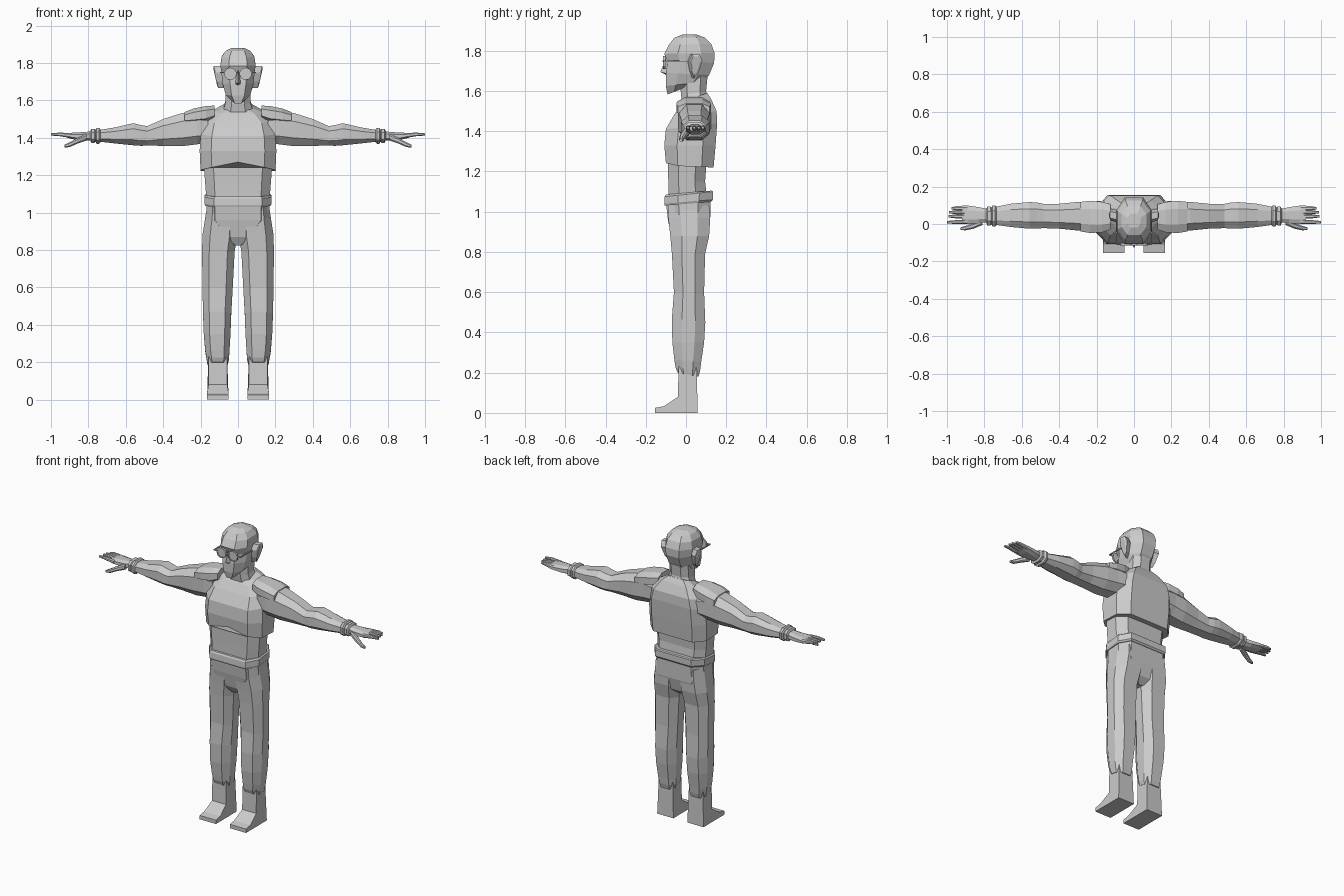
import bpy, bmesh, math
from mathutils import Vector

grey = bpy.data.materials.new("plain grey")
grey.diffuse_color = (0.6, 0.6, 0.6, 1)


def finish(name, bm, mirror=False):
    """Turn a bmesh into a flat shaded object, optionally mirrored left to right."""
    bmesh.ops.recalc_face_normals(bm, faces=bm.faces)
    me = bpy.data.meshes.new(name)
    bm.to_mesh(me)
    bm.free()
    me.materials.append(grey)
    ob = bpy.data.objects.new(name, me)
    bpy.context.collection.objects.link(ob)
    if mirror:
        m = ob.modifiers.new("mirror", 'MIRROR')
        m.use_mirror_merge = False
    return ob


def section(a0, a1, b0, b1, ca=0.22, cb=0.28):
    """Rectangle with cut corners and a middle point on the two b sides."""
    m, da, db = (a0 + a1) / 2, (a1 - a0) * ca, (b1 - b0) * cb
    return [(a0 + da, b0), (m, b0), (a1 - da, b0), (a1, b0 + db), (a1, b1 - db),
            (a1 - da, b1), (m, b1), (a0 + da, b1), (a0, b1 - db), (a0, b0 + db)]


def loft(name, rings, mirror=False):
    """Skin a list of equal point rings and cap the ends."""
    bm = bmesh.new()
    vs = [[bm.verts.new(p) for p in r] for r in rings]
    n = len(vs[0])
    for r, s in zip(vs, vs[1:]):
        for i in range(n):
            j = (i + 1) % n
            bm.faces.new((r[i], r[j], s[j], s[i]))
    bm.faces.new(vs[0][::-1])
    bm.faces.new(vs[-1])
    return finish(name, bm, mirror)


def upright(rows, ca=0.14, cb=0.28):
    """Rings stacked in z; row = x0, x1, y front, y back, z front, z back."""
    out = []
    for x0, x1, y0, y1, zf, zb in rows:
        out.append([(x, y, zf + (zb - zf) * (y - y0) / (y1 - y0))
                    for x, y in section(x0, x1, y0, y1, ca, cb)])
    return out


def sideways(rows, ca=0.25, cb=0.25):
    """Rings stacked in x; row = x, y0, y1, z0, z1."""
    return [[(x, y, z) for y, z in section(y0, y1, z0, z1, ca, cb)]
            for x, y0, y1, z0, z1 in rows]


def centred(rows):
    return [(-h, h, *rest) for h, *rest in rows]


# vest with a hem that rises to the middle of the front
vest = upright(centred([(.20, -.10, .137, 1.23, 1.22), (.205, -.108, .147, 1.33, 1.33),
                        (.20, -.10, .155, 1.41, 1.44), (.18, -.06, .152, 1.48, 1.50),
                        (.125, -.025, .125, 1.53, 1.56), (.075, -.005, .105, 1.55, 1.59)]),
               .15, .25)
vest[0] = [(x, y, z + (.04 * (1 - abs(x) / .2) if y < -.05 else 0)) for x, y, z in vest[0]]
loft("vest", vest)

# waist, belt and pelvis
loft("waist", upright(centred([(.168, -.088, .105, 1.05, 1.06), (.175, -.088, .095, 1.15, 1.15),
                               (.185, -.09, .105, 1.28, 1.28)])))
loft("belt", upright(centred([(.174, -.105, .125, 1.03, 1.05), (.179, -.108, .133, 1.04, 1.06),
                              (.179, -.106, .133, 1.075, 1.10), (.172, -.10, .127, 1.085, 1.105)])))
loft("pelvis", upright(centred([(.02, -.045, .06, .825, .825), (.085, -.072, .10, .87, .86),
                                (.172, -.09, .12, .96, .94), (.168, -.10, .122, 1.05, 1.06)])))

# trouser legs with gathered ankles
loft("trouser_leg", upright([(.055, .163, -.042, .062, .20, .18), (.048, .168, -.052, .07, .225, .21),
                             (.046, .175, -.058, .075, .265, .25), (.040, .183, -.068, .09, .35, .35),
                             (.036, .187, -.070, .096, .47, .45), (.028, .190, -.060, .090, .60, .60),
                             (.018, .192, -.070, .095, .79, .79), (.004, .190, -.078, .115, .88, .88),
                             (.004, .176, -.088, .120, .97, .97), (.03, .166, -.09, .115, 1.03, 1.03)],
                            .22, .3), True)

# boots: a side profile widened slightly towards the sole
profile = [(.058, 0), (-.155, 0), (-.155, .025), (-.11, .033), (-.04, .08), (-.037, .23), (.053, .23)]
boot = []
for side in (-1, 1):
    boot.append([(.108 + side * (.058 if z < .07 else .05), y, z) for y, z in profile])
loft("boot", boot, True)

# arms with an elbow fold, shoulder pads and cuffs
loft("arm", sideways([(.16, -.035, .125, 1.375, 1.53), (.22, -.04, .12, 1.365, 1.54),
                      (.30, -.035, .118, 1.355, 1.532), (.40, -.025, .108, 1.357, 1.50),
                      (.485, -.022, .108, 1.358, 1.462), (.52, -.025, .115, 1.357, 1.468),
                      (.56, -.025, .117, 1.36, 1.478), (.66, -.016, .108, 1.37, 1.455),
                      (.75, -.003, .09, 1.38, 1.44)]), True)
loft("shoulder_pad", sideways([(.125, -.03, .105, 1.50, 1.572), (.17, -.045, .118, 1.48, 1.57),
                               (.235, -.048, .124, 1.475, 1.557), (.285, -.04, .118, 1.475, 1.538)]), True)
loft("cuff", sideways([(.735, -.006, .092, 1.375, 1.445), (.742, -.014, .10, 1.368, 1.453),
                       (.756, -.014, .10, 1.368, 1.453), (.762, -.002, .088, 1.38, 1.443),
                       (.768, -.008, .093, 1.373, 1.447), (.784, -.008, .093, 1.373, 1.447),
                       (.79, .005, .08, 1.385, 1.435)]), True)

# hands
loft("palm", sideways([(.77, .012, .078, 1.385, 1.435), (.83, .004, .09, 1.385, 1.43),
                       (.885, .0, .098, 1.393, 1.427), (.92, .004, .098, 1.402, 1.424)]), True)
for k, (y, tip) in enumerate([(.010, 1.0), (.041, .992), (.063, .988), (.084, .975)]):
    loft(f"finger_{k + 1}", sideways([(.89, y - .011, y + .011, 1.398, 1.424),
                                      (.95, y - .011, y + .011, 1.408, 1.428),
                                      (tip, y - .006, y + .006, 1.412, 1.424)]), True)
loft("thumb", sideways([(.81, -.005, .025, 1.385, 1.42), (.86, -.026, .005, 1.368, 1.398),
                        (.90, -.034, -.01, 1.35, 1.376), (.928, -.032, -.018, 1.348, 1.362)]), True)

# neck and head
loft("neck", upright(centred([(.085, -.015, .115, 1.52, 1.54), (.068, -.025, .10, 1.58, 1.60),
                              (.066, -.03, .108, 1.66, 1.68)]), .25, .25))
loft("head", upright(centred([(.032, -.092, .03, 1.583, 1.63), (.066, -.10, .085, 1.625, 1.645),
                              (.082, -.10, .115, 1.69, 1.68), (.088, -.092, .14, 1.745, 1.74),
                              (.094, -.108, .142, 1.785, 1.79), (.088, -.085, .125, 1.83, 1.835),
                              (.066, -.058, .095, 1.865, 1.865), (.035, -.02, .055, 1.88, 1.88)]),
                     .24, .27))

# nose wedge
bm = bmesh.new()
a, b, c, d, e = [bm.verts.new(p) for p in
                 ((0, -.10, 1.765), (-.02, -.09, 1.685), (.02, -.09, 1.685),
                  (0, -.127, 1.695), (0, -.09, 1.675))]
for f in ((a, b, d), (a, d, c), (b, e, d), (d, e, c), (a, c, e, b)):
    bm.faces.new(f)
finish("nose", bm)

# ears lean outwards at the top: the outline is lofted from the head to the rim
outline = [(.015, 1.70), (.005, 1.75), (.02, 1.785), (.055, 1.785), (.07, 1.75), (.05, 1.69), (.03, 1.665)]
loft("ear", [[(.075, y, z) for y, z in outline],
             [(.105 + (z - 1.665) * .2, y + .012, z) for y, z in outline],
             [(.112 + (z - 1.665) * .17, .04 + (y - .028) * .7, 1.73 + (z - 1.73) * .75)
              for y, z in outline]], True)

# eyeglasses: lenses, rims, bridge and temples
def disc(r, y, cz=1.742):
    return [(.041 + r * math.cos(i * math.pi / 6), y, cz + r * math.sin(i * math.pi / 6))
            for i in range(12)]


loft("lens", [disc(.029, -.105), disc(.029, -.110)], True)
loft("lens_rim", [disc(.033, -.102), disc(.033, -.114), disc(.028, -.114), disc(.028, -.108)], True)


def bar(name, x0, x1, y0, y1, z0, z1, mirror=False):
    loft(name, [[(x, y0, z0), (x, y1, z0), (x, y1, z1), (x, y0, z1)] for x in (x0, x1)], mirror)


bar("glasses_bridge", -.012, .012, -.116, -.106, 1.745, 1.752)
bar("glasses_hinge", .07, .095, -.113, -.106, 1.745, 1.752, True)
bar("glasses_temple", .09, .096, -.113, .04, 1.745, 1.752, True)
